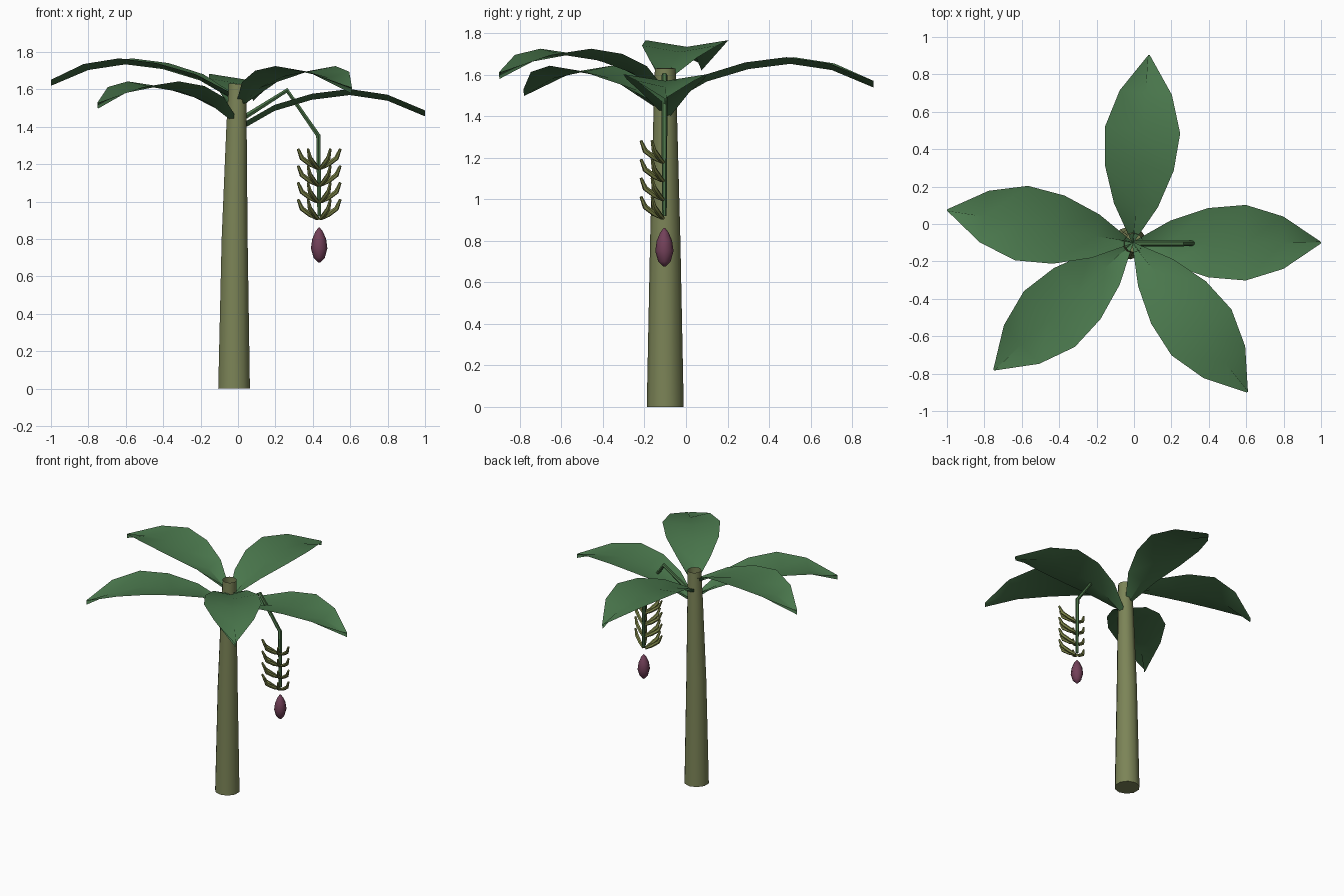
import bpy, bmesh, math
from mathutils import Vector

cube = bpy.data.objects.get("Cube")
if cube:
    bpy.data.objects.remove(cube)


def material(name, rgb):
    m = bpy.data.materials.new(name)
    m.use_nodes = True
    m.diffuse_color = (*rgb, 1)
    m.node_tree.nodes["Principled BSDF"].inputs["Base Color"].default_value = (*rgb, 1)
    return m


trunk_mat = material("olive bark", (0.20, 0.23, 0.095))
leaf_mat = material("leaf green", (0.07, 0.19, 0.075))
stem_mat = material("stem green", (0.065, 0.16, 0.06))
fruit_mat = material("unripe fruit", (0.22, 0.25, 0.07))
bud_mat = material("purple bud", (0.17, 0.052, 0.10))


def finish(name, bm, mat, angle, recalc=True):
    if recalc:
        bmesh.ops.recalc_face_normals(bm, faces=bm.faces)
    mesh = bpy.data.meshes.new(name)
    bm.to_mesh(mesh)
    bm.free()
    mesh.materials.append(mat)
    obj = bpy.data.objects.new(name, mesh)
    bpy.context.collection.objects.link(obj)
    bpy.ops.object.select_all(action='DESELECT')
    bpy.context.view_layer.objects.active = obj
    obj.select_set(True)
    bpy.ops.object.shade_smooth_by_angle(angle=math.radians(angle))
    return obj


def tube(name, path, radii, mat, sides=8, side=(0, 1, 0), cap_start=True, cap_end=True, angle=50):
    """Sweep rings along a planar path; side is the normal of its plane."""
    bm = bmesh.new()
    path, side = [Vector(p) for p in path], Vector(side)
    rings = []
    for i, (p, r) in enumerate(zip(path, radii)):
        tangent = (path[min(i + 1, len(path) - 1)] - path[max(i - 1, 0)]).normalized()
        up = tangent.cross(side).normalized()
        turns = [math.tau * k / sides for k in range(sides)]
        rings.append([bm.verts.new(p + r * (math.cos(a) * side + math.sin(a) * up)) for a in turns])
    for a, b in zip(rings, rings[1:]):
        for k in range(sides):
            n = (k + 1) % sides
            bm.faces.new((a[k], a[n], b[n], b[k]))
    if cap_start:
        bm.faces.new(rings[0])
    if cap_end:
        bm.faces.new(rings[-1])
    return finish(name, bm, mat, angle)


# Trunk: slightly leaning taper, open at the top
tube("trunk", [(-0.021, -0.1, 0), (-0.018, -0.1, 0.8), (-0.008, -0.1, 1.4), (-0.002, -0.1, 1.63)],
     [0.089, 0.073, 0.057, 0.05], trunk_mat, sides=10, cap_end=False)

# Leaves: arched V-folded blades on a golden-angle spiral
HALF_WIDTH = [0.004, 0.118, 0.185, 0.202, 0.14, 0.004]
RIB_HEIGHT = [1.37, 1.485, 1.545, 1.57, 1.54, 1.456]
FOLD = 0.032
LENGTH = 1.007


def leaf(index):
    turn = math.radians(-137.5 * index)
    out = Vector((math.cos(turn), math.sin(turn), 0))
    across = Vector((-out.y, out.x, 0))
    root = Vector((-0.007, -0.1, 0.041 * index))
    bm = bmesh.new()
    rows = []
    for i, (w, z) in enumerate(zip(HALF_WIDTH, RIB_HEIGHT)):
        rib = root + out * LENGTH * i / 5 + Vector((0, 0, z))
        lift = Vector((0, 0, FOLD))
        rows.append([bm.verts.new(p) for p in (rib - across * w + lift, rib, rib + across * w + lift)])
    for a, b in zip(rows, rows[1:]):
        for k in range(2):
            bm.faces.new((a[k], b[k], b[k + 1], a[k + 1]))
    finish("leaf_%d" % (index + 1), bm, leaf_mat, 50, recalc=False)


for i in range(5):
    leaf(i)

# Hanging fruit stalk
BX, BY = 0.434, -0.104
tube("fruit_stalk", [(0, BY, 1.43), (0.262, BY, 1.595), (0.43, BY, 1.352), (BX, BY, 0.92)],
     [0.016, 0.015, 0.014, 0.011], stem_mat, sides=6)

# Fruit: four tiers of upturned fingers fanned over the front
for tier in range(4):
    z = 1.178 - 0.09 * tier
    for n, deg in enumerate((-28, -62, -118, -152)):
        a = math.radians(deg)
        c, s = math.cos(a), math.sin(a)
        path = [(BX + c * r, BY + s * r, z + h) for r, h in ((0.012, 0), (0.055, 0.022), (0.105, 0.055), (0.128, 0.104))]
        tube("fruit_%d_%d" % (tier + 1, n + 1), path, [0.008, 0.013, 0.013, 0.007],
             fruit_mat, sides=6, side=(-s, c, 0))

# Flower bud under the fruit
tube("flower_bud", [(BX, BY, h) for h in (0.675, 0.70, 0.75, 0.80, 0.84, 0.862)],
     [0.006, 0.030, 0.044, 0.037, 0.020, 0.003], bud_mat, sides=8)
